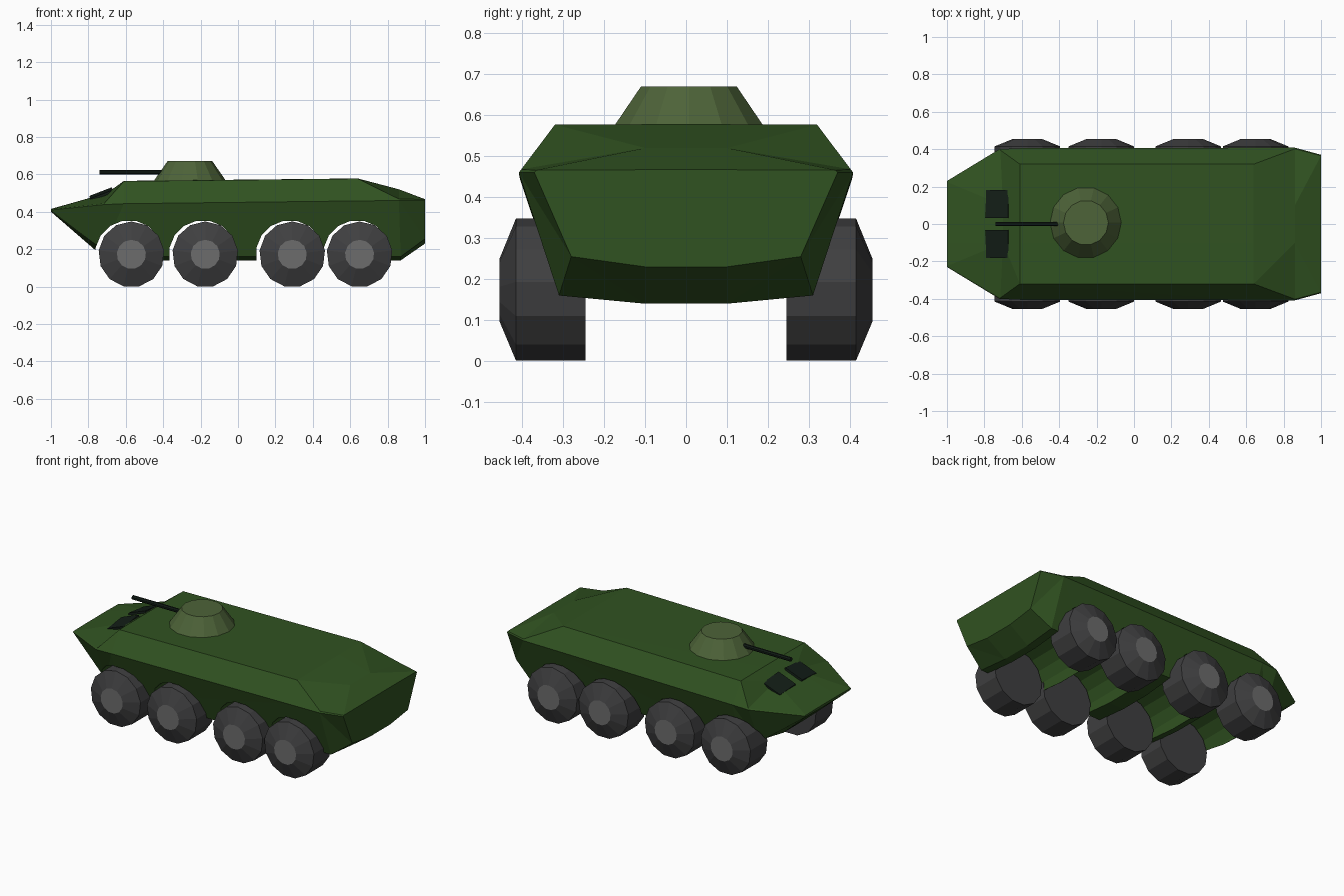
import bpy, bmesh, math
from mathutils import Vector, Matrix

if "Cube" in bpy.data.objects:
    bpy.data.objects.remove(bpy.data.objects["Cube"])


def material(name, rgb):
    m = bpy.data.materials.new(name)
    m.diffuse_color = (*rgb, 1)
    m.use_nodes = True
    m.node_tree.nodes["Principled BSDF"].inputs["Base Color"].default_value = m.diffuse_color
    return m


GREEN = material("hull_green", (0.03, 0.085, 0.015))
LIGHT = material("turret_green", (0.075, 0.125, 0.04))
TYRE = material("tyre_rubber", (0.05, 0.05, 0.052))
HUB = material("hub_grey", (0.15, 0.15, 0.15))
BLACK = material("dark", (0.006, 0.012, 0.008))


def make(name, bm, *mats):
    bmesh.ops.recalc_face_normals(bm, faces=bm.faces)
    me = bpy.data.meshes.new(name)
    bm.to_mesh(me)
    bm.free()
    ob = bpy.data.objects.new(name, me)
    bpy.context.collection.objects.link(ob)
    for m in mats:
        me.materials.append(m)
    return ob


def loft(name, rings, *mats):
    """Skin closed rings of points and cap both ends."""
    bm = bmesh.new()
    vs = [[bm.verts.new(p) for p in r] for r in rings]
    n = len(rings[0])
    for a, b in zip(vs, vs[1:]):
        for i in range(n):
            j = (i + 1) % n
            bm.faces.new((a[i], a[j], b[j], b[i]))
    bm.faces.new(vs[0])
    bm.faces.new(vs[-1])
    return make(name, bm, *mats)


def ring(centre, axis, r, n, phase=0.5):
    c = Vector(centre)
    pts = []
    for i in range(n):
        a = math.tau * (i + phase) / n
        u, v = r * math.sin(a), r * math.cos(a)
        pts.append(c + Vector({'x': (0, u, v), 'y': (u, 0, -v), 'z': (u, v, 0)}[axis]))
    return pts


# Hull: half sections from belly centre, belly edge, belt, roof edge, roof centre
stations = [
    [(-1, .1, .40), (-1, .22, .402), (-1, .23, .409), (-1, .225, .413), (-1, .1, .415)],
    [(-.74, .1, .175), (-.72, .29, .195), (-.72, .40, .438), (-.715, .395, .445), (-.7, .1, .50)],
    [(-.6, .1, .14), (-.6, .31, .16), (-.61, .405, .443), (-.61, .32, .563), (-.61, .1, .565)],
    [(.64, .1, .14), (.64, .31, .16), (.64, .408, .458), (.64, .32, .577), (.64, .1, .578)],
    [(.87, .1, .14), (.87, .31, .16), (.86, .408, .46), (.86, .402, .468), (.86, .1, .52)],
    [(1, .1, .23), (1, .28, .255), (1, .37, .46), (1, .365, .466), (1, .1, .467)],
]
hull = loft("hull", [h + [(x, -y, z) for x, y, z in reversed(h)] for h in stations], GREEN)
tri = bmesh.new()
tri.from_mesh(hull.data)
bmesh.ops.triangulate(tri, faces=tri.faces)
tri.to_mesh(hull.data)
tri.free()

# Wheel arches cut across the hull
AXLES = (-.57, -.175, .29, .65)
for x in AXLES:
    c = (x - .012, 0, .172)
    cutter = loft("arch_cutter", [ring((c[0], y, c[2]), 'y', .183, 16) for y in (-.6, .6)], GREEN)
    cutter.hide_render = True
    cutter.hide_viewport = True
    cutter.display_type = 'WIRE'
    mod = hull.modifiers.new("arch", 'BOOLEAN')
    mod.operation = 'DIFFERENCE'
    mod.solver = 'EXACT'
    mod.object = cutter

# Wheels: tyre with chamfered outer side, grey hub disc
for x in AXLES:
    for s, side in ((1, "left"), (-1, "right")):
        prof = [(.245, .176), (.415, .176), (.455, .078)]
        w = loft("wheel_" + side, [ring((x, s * y, .172), 'y', r, 13) for y, r in prof], TYRE, HUB)
        w.data.polygons[-1].material_index = 1

# Turret and gun
loft("turret", [ring((-.257, .007, z), 'z', r, 14) for z, r in ((.555, .20), (.67, .12))], LIGHT)
loft("gun_barrel", [ring((x, 0, .612), 'x', .013, 8) for x in (-.74, -.36)], BLACK)

# Driver windows on the sloped front
for s, side in ((1, "left"), (-1, "right")):
    bm = bmesh.new()
    tilt = Matrix.Rotation(-math.atan2(.046, .12), 4, 'Y') @ Matrix.Rotation(-s * .1, 4, 'X')
    bmesh.ops.create_cube(bm, size=1, matrix=Matrix.Translation((-.73, s * .107, .494))
                          @ tilt @ Matrix.Diagonal((.129, .15, .014, 1)))
    make("window_" + side, bm, BLACK)
